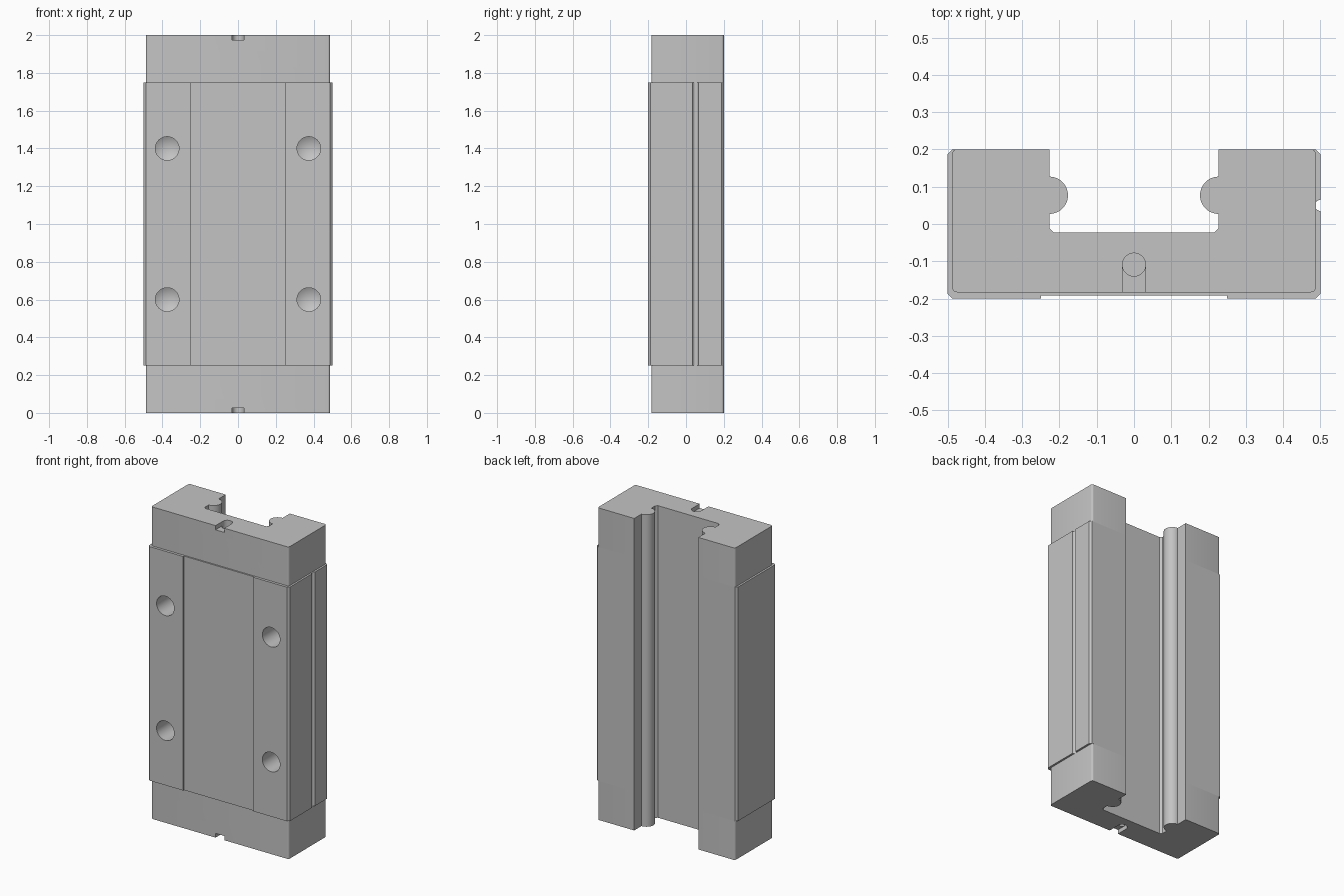
import bpy, bmesh
from math import sin, cos, pi, radians
from mathutils import Matrix, Vector

if "Cube" in bpy.data.objects:
    bpy.data.objects.remove(bpy.data.objects["Cube"])

steel = bpy.data.materials.new("steel grey")
steel.use_nodes = True
GREY = (0.55, 0.55, 0.55, 1)
steel.diffuse_color = GREY
steel.node_tree.nodes["Principled BSDF"].inputs["Base Color"].default_value = GREY


def arc(cx, cy, r, a0, a1, n):
    """Points along an arc, angles in degrees."""
    steps = [radians(a0 + (a1 - a0) * i / n) for i in range(n + 1)]
    return [(cx + r * cos(a), cy + r * sin(a)) for a in steps]


def make_object(name, bm):
    bmesh.ops.recalc_face_normals(bm, faces=bm.faces)
    mesh = bpy.data.meshes.new(name)
    bm.to_mesh(mesh)
    bm.free()
    mesh.materials.append(steel)
    obj = bpy.data.objects.new(name, mesh)
    bpy.context.collection.objects.link(obj)
    return obj


def extrude(name, outline, z0, z1):
    """Solid with a constant outline between two heights."""
    bm = bmesh.new()
    face = bm.faces.new([bm.verts.new((x, y, z0)) for x, y in outline])
    ext = bmesh.ops.extrude_face_region(bm, geom=[face])
    top = [g for g in ext["geom"] if isinstance(g, bmesh.types.BMVert)]
    bmesh.ops.translate(bm, verts=top, vec=(0, 0, z1 - z0))
    return make_object(name, bm)


def select_only(obj):
    bpy.ops.object.select_all(action='DESELECT')
    obj.select_set(True)
    bpy.context.view_layer.objects.active = obj


def cut(obj, cutter):
    cutter.hide_render = True
    mod = obj.modifiers.new("cut", 'BOOLEAN')
    mod.operation = 'DIFFERENCE'
    mod.solver = 'EXACT'
    mod.object = cutter
    select_only(obj)
    bpy.ops.object.modifier_apply(modifier=mod.name)
    bpy.data.objects.remove(cutter)


def drill(x, z):
    """Blind drill shape with a conical tip, entering from the front."""
    bm = bmesh.new()
    r, n = 0.0625, 32
    rings = [[bm.verts.new((x + r * cos(2 * pi * i / n), y, z + r * sin(2 * pi * i / n)))
              for i in range(n)] for y in (-0.25, -0.05)]
    tip = bm.verts.new((x, -0.014, z))
    bm.faces.new(rings[0])
    for i in range(n):
        j = (i + 1) % n
        bm.faces.new((rings[0][i], rings[0][j], rings[1][j], rings[1][i]))
        bm.faces.new((rings[1][i], rings[1][j], tip))
    return make_object("drill_cutter", bm)


def mirrored(points):
    return [(-x, y) for x, y in reversed(points)]


# Rail channel shared by block and caps: back face, raceway bead, channel floor
channel = [(0.227, 0.2)] + arc(0.227, 0.077, 0.05, 90, 270, 20) + [(0.227, -0.011), (0.215, -0.023)]

# Carriage block: chamfered corners, shallow front recess, groove on the left side
front = [(0.25, -0.192), (0.25, -0.2), (0.4875, -0.2), (0.5, -0.1875)]
back = [(0.5, 0.1875), (0.4875, 0.2)] + channel
groove = arc(0.5, 0.05, 0.015, 270, 90, 12)
block = extrude("carriage_block", front + groove + back + mirrored(front + back), 0.25, 1.75)
for hx in (-0.375, 0.375):
    for hz in (0.6, 1.4):
        cut(block, drill(hx, hz))

# End caps: slightly smaller outline with rounded corners
half = arc(0.475, -0.1705, 0.0125, -90, 0, 4) + arc(0.475, 0.1875, 0.0125, 0, 90, 4) + channel
cap_outline = half + mirrored(half)
slot = [(-0.031, -0.25), (0.031, -0.25)] + arc(0, -0.109, 0.031, 0, 180, 16)
port = arc(0, -0.109, 0.031, 0, 360, 32)[:-1]

parts = [block]
for name, z0, z1, end, inward in (("lower_end_cap", 0, 0.25, 0, 1), ("upper_end_cap", 1.75, 2, 2, -1)):
    cap = extrude(name, cap_outline, z0, z1)
    # Lubrication slot and port in the outer end
    for shape, depth in ((slot, 0.027), (port, 0.15)):
        ends = sorted((end - inward * 0.05, end + inward * depth))
        cut(cap, extrude("port_cutter", shape, *ends))
    parts.append(cap)

for obj in parts:
    select_only(obj)
    bpy.ops.object.shade_smooth_by_angle(angle=radians(30))
